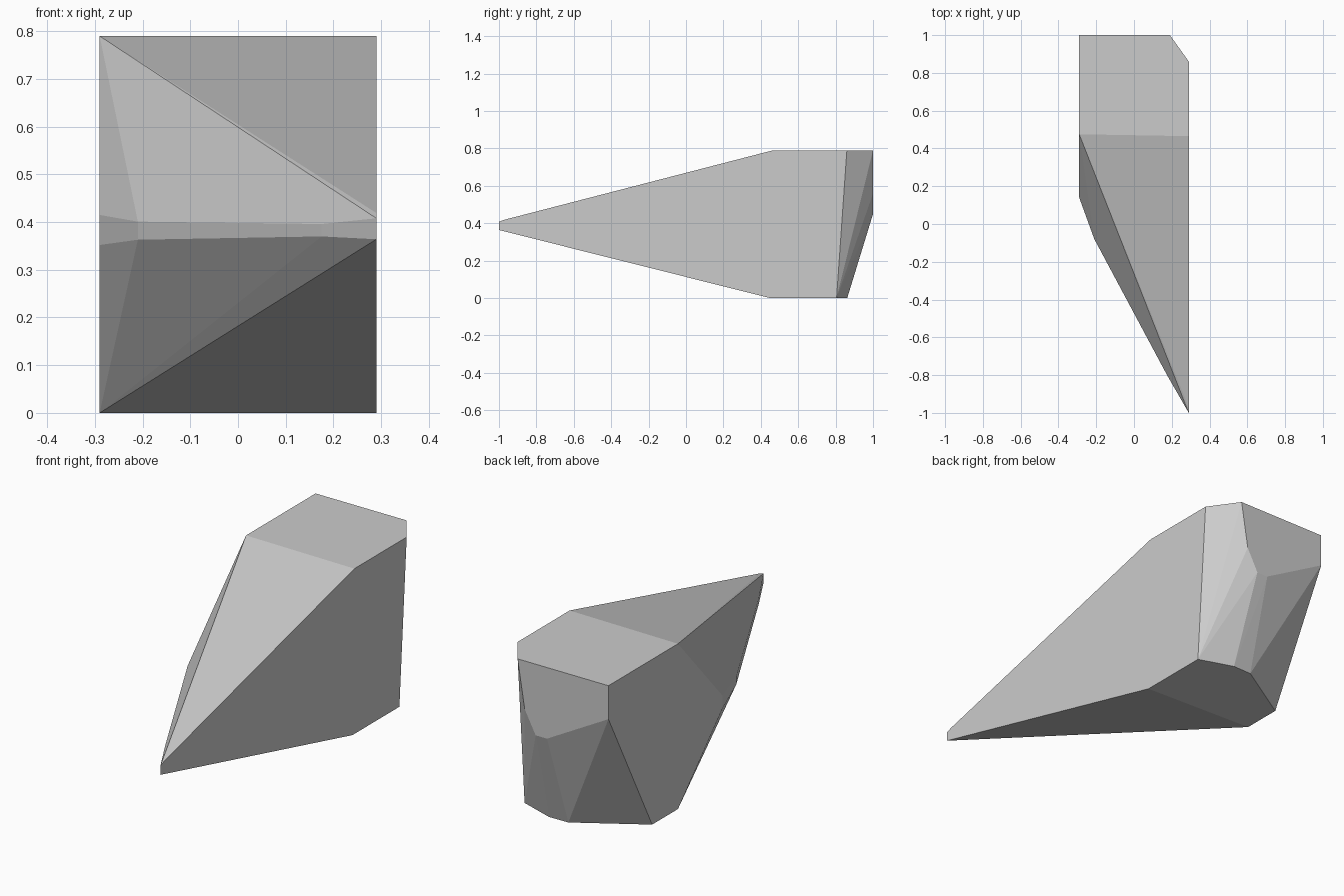
import bpy, bmesh

if "Cube" in bpy.data.objects:
    bpy.data.objects.remove(bpy.data.objects["Cube"])

# Faceted wedge block: the convex skin stretched over its corner points
LEFT, RIGHT, TOP = -0.29, 0.29, 0.79

corners = [
    # flat top
    (LEFT, 1.0, TOP), (0.19, 1.0, TOP), (RIGHT, 0.86, TOP),
    (RIGHT, 0.465, TOP), (LEFT, 0.475, TOP),
    # flat bottom
    (LEFT, 0.475, 0), (LEFT, 0.67, 0), (0.02, 0.86, 0),
    (0.12, 0.862, 0), (RIGHT, 0.805, 0), (RIGHT, 0.45, 0),
    # lower edge of the back face
    (LEFT, 1.0, 0.63), (0.035, 1.0, 0.45), (0.095, 1.0, 0.45), (0.153, 1.0, 0.56),
    # just behind the tip
    (RIGHT, -0.97, 0.419),
]
# narrow front edge, as pairs of lower and upper points from left side to tip
for x, y, low, high in [(LEFT, 0.14, 0.352, 0.415), (-0.21, -0.08, 0.363, 0.401),
                        (0.175, -0.80, 0.37, 0.396), (RIGHT, -1.0, 0.364, 0.408)]:
    corners += [(x, y, low), (x, y, high)]

bm = bmesh.new()
for c in corners:
    bm.verts.new(c)
bmesh.ops.convex_hull(bm, input=bm.verts[:])
bmesh.ops.delete(bm, geom=[v for v in bm.verts if not v.link_faces], context='VERTS')
# merge coplanar triangles into flat facets
bmesh.ops.dissolve_limit(bm, angle_limit=0.01, verts=bm.verts[:], edges=bm.edges[:])
bmesh.ops.recalc_face_normals(bm, faces=bm.faces[:])

mesh = bpy.data.meshes.new("wedge_block")
bm.to_mesh(mesh)
bm.free()

grey = bpy.data.materials.new("mid_grey")
grey.diffuse_color = (0.6, 0.6, 0.6, 1)
grey.use_nodes = True
grey.node_tree.nodes["Principled BSDF"].inputs["Base Color"].default_value = grey.diffuse_color
mesh.materials.append(grey)
bpy.context.collection.objects.link(bpy.data.objects.new("wedge_block", mesh))
